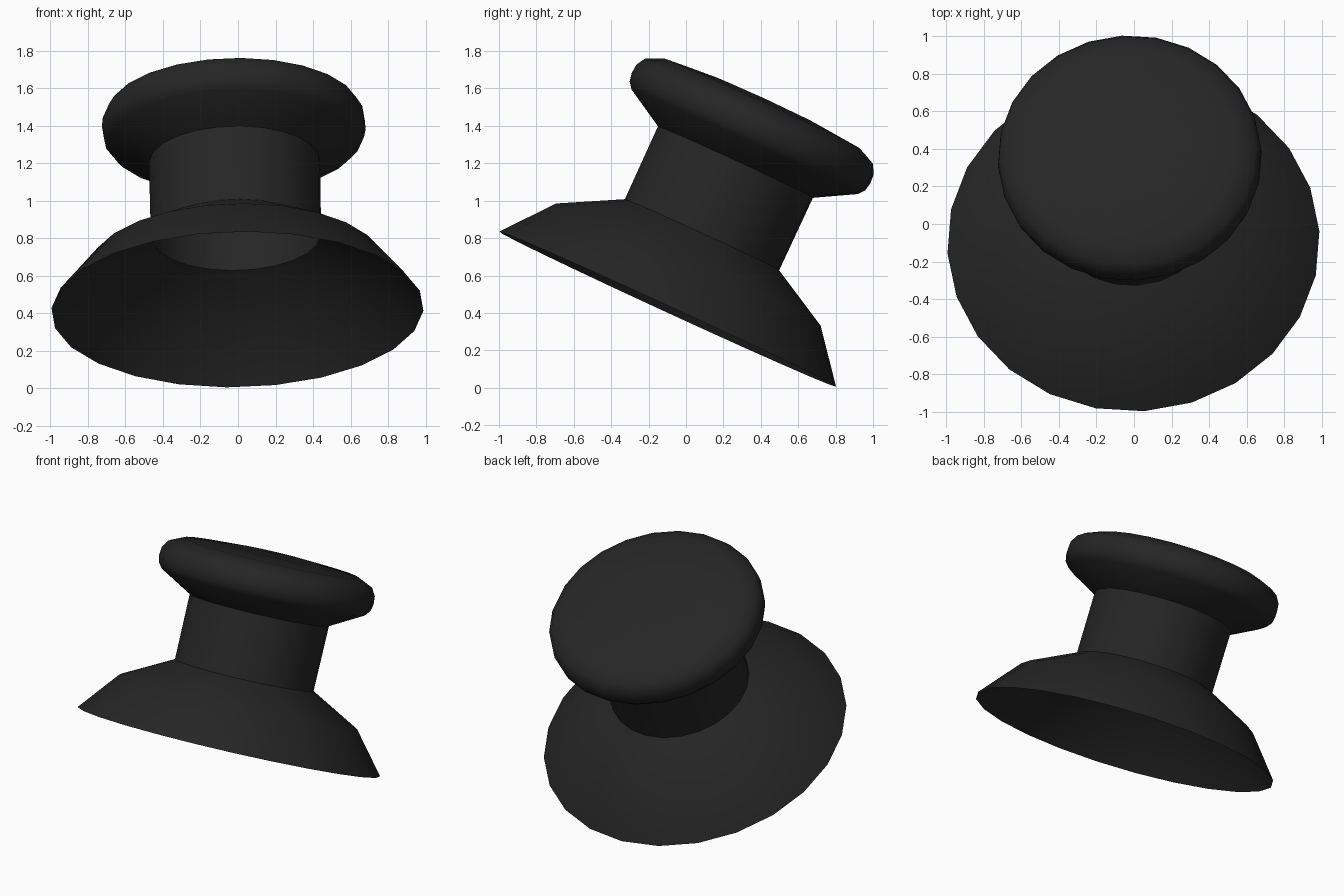
import bpy, bmesh, math
from mathutils import Vector, Matrix

if "Cube" in bpy.data.objects:
    bpy.data.objects.remove(bpy.data.objects["Cube"])

SIDES = 24
PHASE = math.radians(3.5)

# one flat colour
mat = bpy.data.materials.new("matte black")
mat.diffuse_color = (0.019, 0.019, 0.019, 1)
mat.use_nodes = True
mat.node_tree.nodes["Principled BSDF"].inputs["Base Color"].default_value = mat.diffuse_color

# the whole part leans backwards around the rim centre
axis = Vector((-0.018, 0.418, 0.9085)).normalized()
lean = Matrix.Translation((-0.003, -0.0975, 0.42)) @ \
    Vector((0, 0, 1)).rotation_difference(axis).to_matrix().to_4x4()


def lathe(name, profile):
    """Revolve (radius, height) points, bottom to top, into a thin shell."""
    bm = bmesh.new()
    rings = []
    for r, h in profile:
        if r == 0:
            rings.append([bm.verts.new((0, 0, h))] * SIDES)
        else:
            rings.append([bm.verts.new((r * math.cos(a), r * math.sin(a), h))
                          for a in (PHASE + 2 * math.pi * i / SIDES for i in range(SIDES))])
    for low, high in zip(rings, rings[1:]):
        for i in range(SIDES):
            j = (i + 1) % SIDES
            quad = [low[i], low[j], high[j], high[i]]
            bm.faces.new(list(dict.fromkeys(quad)))
    bm.transform(lean)
    mesh = bpy.data.meshes.new(name)
    bm.to_mesh(mesh)
    bm.free()
    mesh.materials.append(mat)
    obj = bpy.data.objects.new(name, mesh)
    bpy.context.collection.objects.link(obj)
    bpy.ops.object.select_all(action='DESELECT')
    obj.select_set(True)
    bpy.context.view_layer.objects.active = obj
    bpy.ops.object.shade_smooth_by_angle(angle=math.radians(40))
    return obj


# hollow flared skirt, open underneath
lathe("skirt", [(0.993, 0), (0.78, 0.263), (0.455, 0.438)])
# open tube neck
lathe("neck", [(0.455, 0.438), (0.457, 0.866)])
# rounded, slightly domed thumb pad
lathe("thumb_pad", [(0.457, 0.866), (0.667, 0.985), (0.695, 1.02), (0.704, 1.065),
                    (0.70, 1.117), (0.671, 1.167), (0.576, 1.21), (0.3, 1.233), (0, 1.24)])
